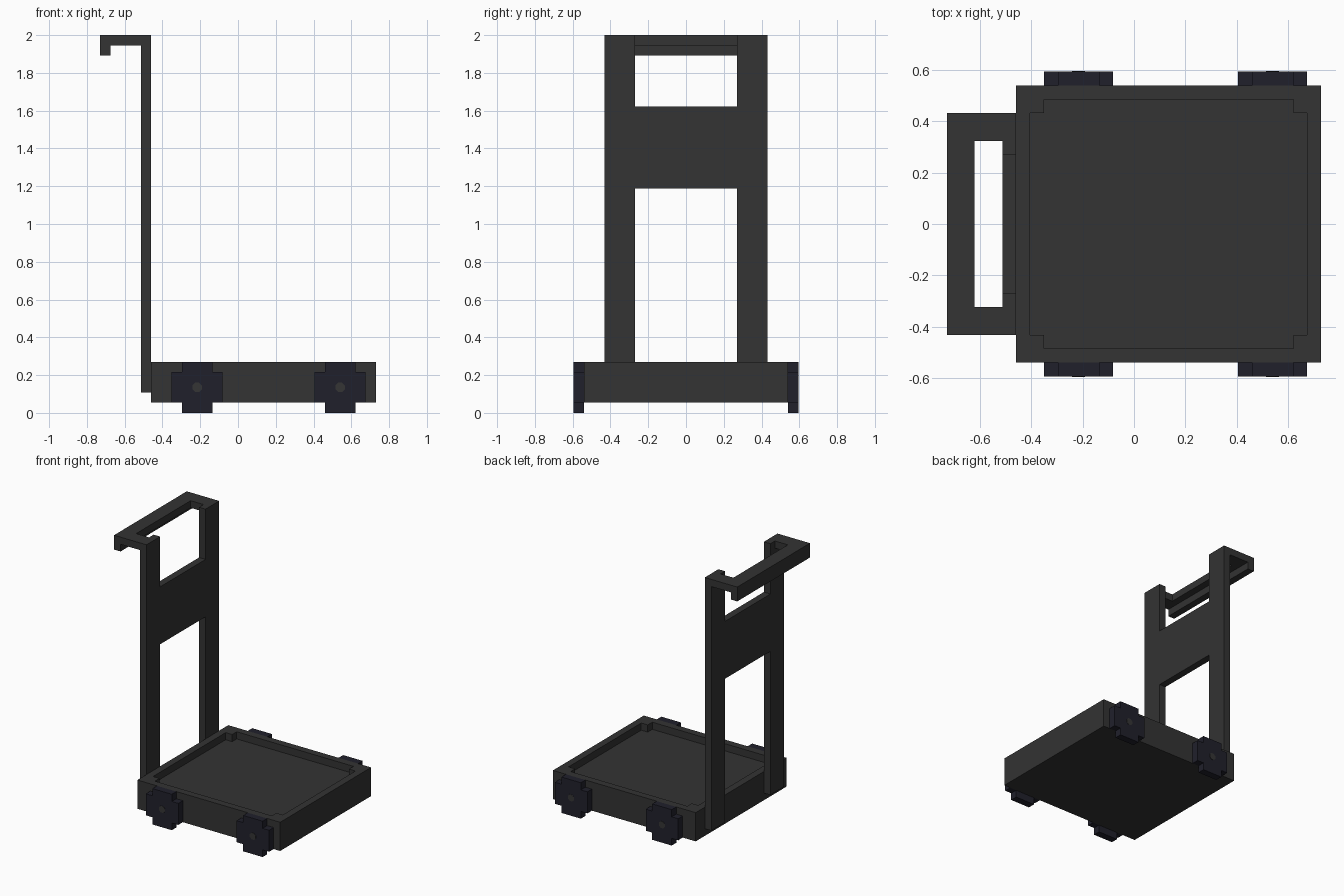
import bpy, bmesh, math
from mathutils import Matrix, Vector

if "Cube" in bpy.data.objects:
    bpy.data.objects.remove(bpy.data.objects["Cube"])

V = 2 / 37          # block unit: the model is 37 blocks tall
CX = 13.5           # centre of the 27-block length


def material(name, rgb):
    m = bpy.data.materials.new(name)
    m.diffuse_color = (*rgb, 1)
    m.use_nodes = True
    m.node_tree.nodes["Principled BSDF"].inputs["Base Color"].default_value = m.diffuse_color
    return m


GREY = material("dark grey metal", (0.033, 0.033, 0.033))
RUBBER = material("blue black rubber", (0.0144, 0.0144, 0.0242))
HUB = material("hub grey", (0.035, 0.035, 0.035))


def finish(bm, name, mat):
    bmesh.ops.recalc_face_normals(bm, faces=bm.faces)
    me = bpy.data.meshes.new(name)
    bm.to_mesh(me)
    bm.free()
    me.materials.append(mat)
    ob = bpy.data.objects.new(name, me)
    bpy.context.collection.objects.link(ob)
    return ob


def blocks(name, cuts, filled, mat):
    """Closed shell around the cells of an uneven grid for which filled(x, y, z) is true."""
    bm = bmesh.new()
    verts = {}

    def vert(idx):
        if idx not in verts:
            x, y, z = (cuts[a][idx[a]] for a in range(3))
            verts[idx] = bm.verts.new(((x - CX) * V, y * V, z * V))
        return verts[idx]

    def solid(c):
        if any(c[a] < 0 or c[a] >= len(cuts[a]) - 1 for a in range(3)):
            return False
        return filled(*((cuts[a][c[a]] + cuts[a][c[a] + 1]) / 2 for a in range(3)))

    nx, ny, nz = (len(c) - 1 for c in cuts)
    for c in ((i, j, k) for i in range(nx) for j in range(ny) for k in range(nz)):
        if not solid(c):
            continue
        for a in range(3):
            for side in (0, 1):
                n = list(c)
                n[a] += 2 * side - 1
                if solid(n):
                    continue
                loop = []
                for du, dv in ((0, 0), (1, 0), (1, 1), (0, 1)):
                    p = list(c)
                    p[a] += side
                    p[(a + 1) % 3] += du
                    p[(a + 2) % 3] += dv
                    loop.append(vert(tuple(p)))
                bm.faces.new(loop if side else loop[::-1])
    return finish(bm, name, mat)


# Platform: block with a shallow recess whose corners are notched
def tray(x, y, z):
    dx, dy = abs(x - 16), abs(y)
    recess = dx < 10 and dy < 9 and not (dx > 9 and dy > 8)
    return z < 4 or not recess


blocks("platform", ([5, 6, 7, 25, 26, 27], [-10, -9, -8, 8, 9, 10], [1, 4, 5]), tray, GREY)


# Push handle: two posts, cross panel, top arms and a grip with a hanging lip
def handle(x, y, z):
    if x > 4:
        return abs(y) > 5 or 22 < z < 30
    if z > 36:
        return x < 2 or abs(y) > 6
    return z > 35 and x < 1


blocks("push_handle", ([0, 1, 2, 4, 5], [-8, -6, -5, 5, 6, 8], [2, 22, 30, 35, 36, 37]),
       handle, GREY)

# Wheels with small round hubs
for end, cx in (("rear", 9.5), ("front", 23.5)):
    for side, s in (("right", -1), ("left", 1)):
        blocks(f"{end}_{side}_wheel",
               ([cx - 2.5, cx - 1.5, cx + 1.5, cx + 2.5], sorted((10 * s, 11 * s)), [0, 1, 4, 5]),
               lambda x, y, z: abs(x - cx) < 1.5 or abs(z - 2.5) < 1.5, RUBBER)
        bm = bmesh.new()
        bmesh.ops.create_cone(bm, cap_ends=True, segments=8, radius1=0.5 * V, radius2=0.5 * V,
                              depth=0.004,
                              matrix=Matrix.Translation(Vector(((cx - CX) * V, s * 11 * V, 2.5 * V)))
                              @ Matrix.Rotation(math.pi / 2, 4, 'X')
                              @ Matrix.Rotation(math.pi / 8, 4, 'Z'))
        finish(bm, f"{end}_{side}_hub", HUB)
